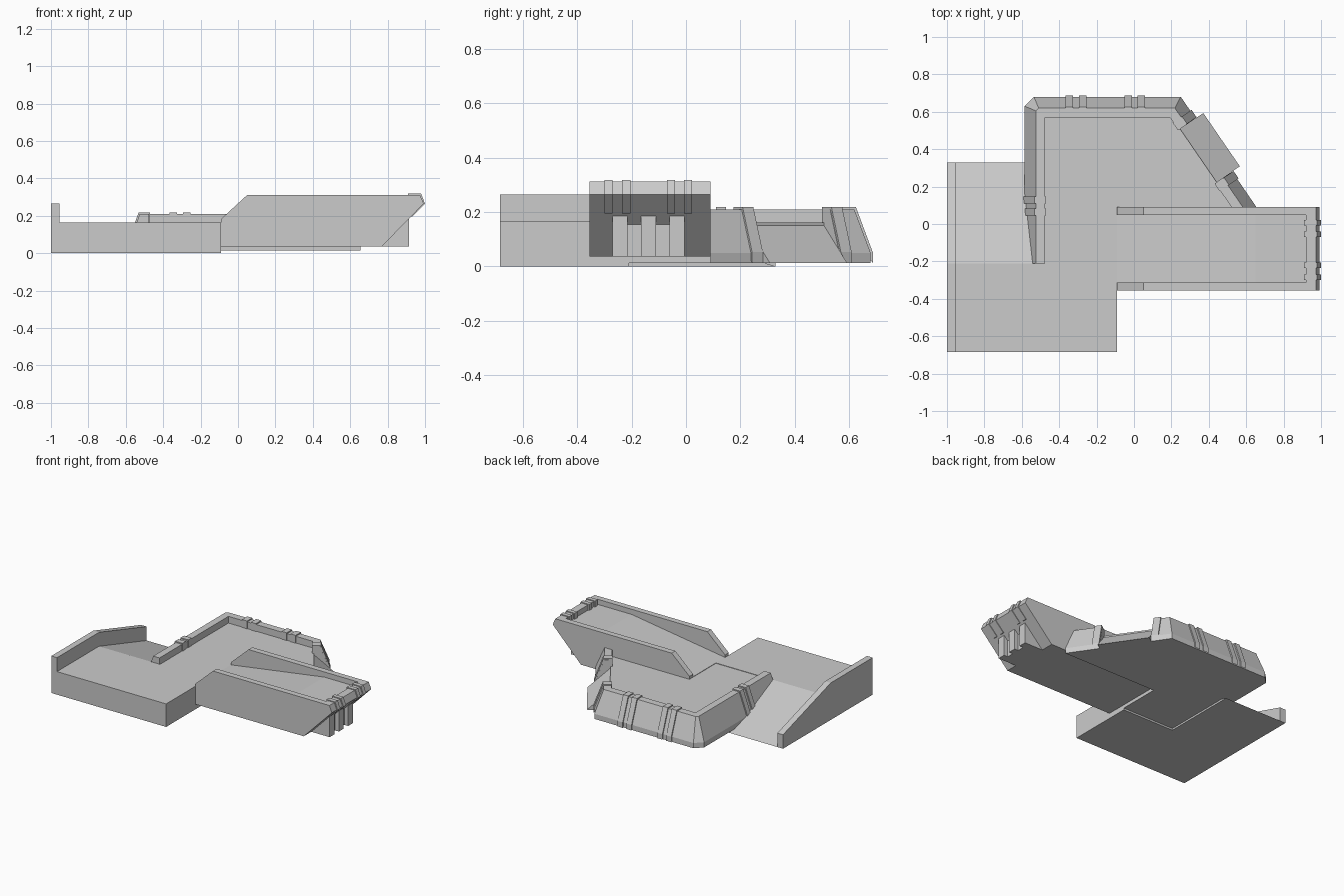
import bpy, bmesh
from mathutils import Vector

if "Cube" in bpy.data.objects:
    bpy.data.objects.remove(bpy.data.objects["Cube"])


def loft(name, rings):
    """Solid from a list of equal-length closed rings, capped at both ends."""
    bm = bmesh.new()
    vs = [[bm.verts.new(p) for p in r] for r in rings]
    n = len(rings[0])
    for a, b in zip(vs, vs[1:]):
        for i in range(n):
            j = (i + 1) % n
            bm.faces.new((a[i], a[j], b[j], b[i]))
    bm.faces.new(vs[0])
    bm.faces.new(vs[-1][::-1])
    bmesh.ops.recalc_face_normals(bm, faces=bm.faces)
    me = bpy.data.meshes.new(name)
    bm.to_mesh(me)
    bm.free()
    ob = bpy.data.objects.new(name, me)
    bpy.context.collection.objects.link(ob)
    return ob


def prism(name, pts, axis, a, b):
    """Extrude a 2D profile along an axis from a to b."""
    place = {'x': lambda p, t: (t, p[0], p[1]),
             'y': lambda p, t: (p[0], t, p[1]),
             'z': lambda p, t: (p[0], p[1], t)}[axis]
    return loft(name, [[place(p, t) for p in pts] for t in (a, b)])


def rail(name, profile, stations):
    """Sweep an (inset, z) profile along stations of (x, y, inward x, inward y)."""
    return loft(name, [[(x + d * ix, y + d * iy, z) for d, z in profile]
                       for x, y, ix, iy in stations])


# left platform, its ramp down to the back, and side wall
prism("platform", [(-1, -.685), (-.09, -.685), (-.09, -.21), (-1, -.21)], 'z', 0, .165)
prism("platform_ramp", [(-.21, 0), (-.21, .165), (.33, 0)], 'x', -1, -.5)
prism("side_wall", [(-.685, 0), (-.685, .265), (-.21, .265), (.33, .1), (.33, 0)], 'x', -1, -.955)

# slanted edge of the terrace: direction along it and inward normal
corner = Vector((.25, .68))
along = Vector((.566, -.824))
inward = Vector((-.824, -.566))


def edge(t, d=0):
    return corner + along * t + inward * d


def edge_station(t):
    return (*edge(t), *inward)


# terrace floor
prism("terrace_floor", [(-.5, -.21), (-.09, -.21), (-.09, .09), (.535, .09), edge(.49, .1),
                        edge(.14, .1), (.205, .6), (-.46, .6), (-.5, .56)], 'z', .013, .162)

# sloped parapet with a gap for the exit ramp
parapet = [(0, .013), (0, .05), (.06, .21), (.11, .21), (.11, .013)]
rail("parapet_main", parapet, [(-.585, -.21, 1, 0), (-.585, .63, 1, -.414),
                               (-.535, .68, .414, -1), (.25, .68, -.527, -1), edge_station(.14)])
rail("parapet_end", parapet, [edge_station(.485), (.655, .09, -1.214, 0)])

# exit ramp through the gap
ramp = [(.11, .013), (.11, .16), (-.05, .013)]
rail("exit_ramp", ramp, [edge_station(.14), edge_station(.485)])

# straps wrapped over the parapet
strap = [(-.008, .013), (-.008, .052), (.054, .218), (.114, .218), (.114, .15)]
for i, x in enumerate((-.365, -.295, -.05, .02)):
    rail(f"back_strap_{i}", strap, [(x, .68, 0, -1), (x + .04, .68, 0, -1)])
for i, y in enumerate((.045, .11)):
    rail(f"left_strap_{i}", strap, [(-.585, y, 1, 0), (-.585, y + .038, 1, 0)])
for i, t in enumerate((.09, .487)):
    rail(f"ramp_strap_{i}", strap, [edge_station(t), edge_station(t + .048)])

# raised arm: two side walls and a rising floor with an end lip
wall = [(-.09, .037), (-.09, .183), (.05, .312), (.973, .312), (.993, .265), (.77, .037)]
prism("arm_wall_front", wall, 'y', -.355, -.313)
prism("arm_wall_back", wall, 'y', .048, .09)
prism("arm_floor", [(-.09, .037), (-.09, .165), (.65, .275), (.92, .275), (.92, .312),
                    (.973, .312), (.993, .265), (.77, .037)], 'y', -.313, .048)

# straps on the end lip
lip = [(.91, .275), (.91, .318), (.979, .318), (1.0, .264), (.931, .195), (.905, .2)]
for i, y in enumerate((-.3, -.235, -.07, -.008)):
    prism(f"lip_strap_{i}", lip, 'y', y, y + .03)

# ribbed block under the arm end
prism("rib_block", [(.76, .037), (.76, .1), (.885, .16), (.885, .037)], 'y', -.268, -.006)
for i, y in enumerate((-.27, -.165, -.06)):
    prism(f"rib_{i}", [(.765, .037), (.91, .185), (.915, .185), (.915, .037)], 'y', y, y + .055)
